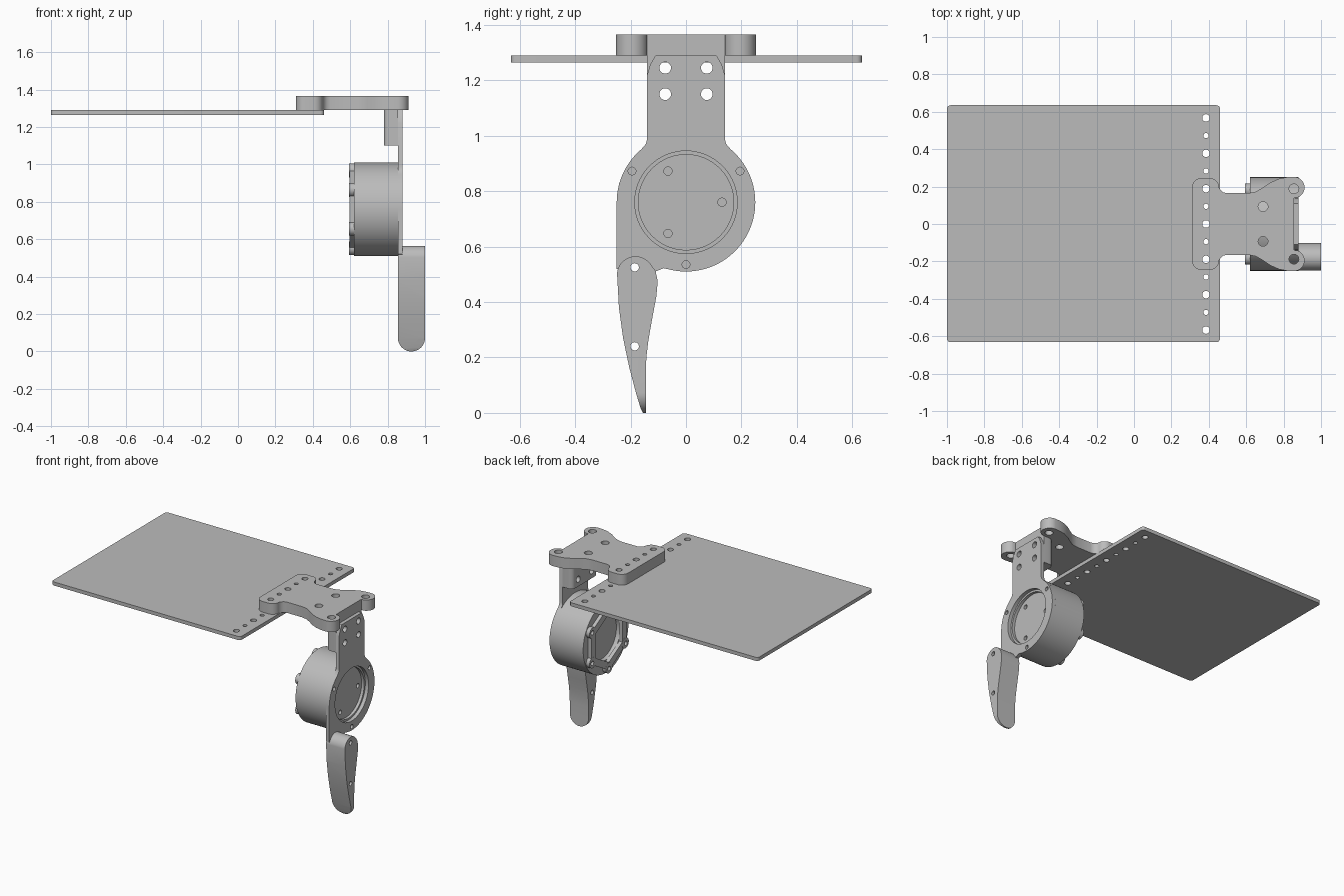
import bpy
import bmesh
from math import sin, cos, radians, hypot

cube = bpy.data.objects.get("Cube")
if cube:
    bpy.data.objects.remove(cube, do_unlink=True)

grey = bpy.data.materials.new("plain grey")
grey.use_nodes = True
colour = (0.5, 0.5, 0.5, 1)
grey.diffuse_color = colour
grey.node_tree.nodes["Principled BSDF"].inputs["Base Color"].default_value = colour

AXES = {"X": lambda u, v, w: (w, u, v),
        "Y": lambda u, v, w: (u, w, v),
        "Z": lambda u, v, w: (u, v, w)}


def arc(cu, cv, r, start, end, steps=12):
    """Points on an arc, angles in degrees."""
    angles = [radians(start + (end - start) * i / steps) for i in range(steps + 1)]
    return [(cu + r * cos(a), cv + r * sin(a)) for a in angles]


def circle(cu, cv, r, n=24):
    return arc(cu, cv, r, 0, 360, n)[:-1]


def rounded_rect(u0, u1, v0, v1, r):
    return (arc(u1 - r, v1 - r, r, 0, 90, 6) + arc(u0 + r, v1 - r, r, 90, 180, 6)
            + arc(u0 + r, v0 + r, r, 180, 270, 6) + arc(u1 - r, v0 + r, r, 270, 360, 6))


def ring_points(cu, cv, r, count, first):
    step = 360 / count
    return arc(cu, cv, r, first, first + 360, count)[:-1] if step else []


def prism(name, axis, *pieces):
    """Extrude each (outline, low, high) along the axis into one object."""
    bm = bmesh.new()
    for outline, low, high in pieces:
        a = [bm.verts.new(AXES[axis](u, v, low)) for u, v in outline]
        b = [bm.verts.new(AXES[axis](u, v, high)) for u, v in outline]
        bm.faces.new(a)
        bm.faces.new(b)
        for i in range(len(a)):
            j = (i + 1) % len(a)
            bm.faces.new((a[i], a[j], b[j], b[i]))
    bmesh.ops.recalc_face_normals(bm, faces=bm.faces)
    mesh = bpy.data.meshes.new(name)
    bm.to_mesh(mesh)
    bm.free()
    mesh.materials.append(grey)
    obj = bpy.data.objects.new(name, mesh)
    bpy.context.collection.objects.link(obj)
    return obj


def boolean(obj, cutter, operation="DIFFERENCE"):
    """Apply a boolean and remove the cutter."""
    mod = obj.modifiers.new("cut", "BOOLEAN")
    mod.operation, mod.solver, mod.object = operation, "EXACT", cutter
    graph = bpy.context.evaluated_depsgraph_get()
    mesh = bpy.data.meshes.new_from_object(obj.evaluated_get(graph))
    obj.modifiers.clear()
    obj.data = mesh
    bpy.data.objects.remove(cutter, do_unlink=True)


def holes(obj, axis, spots, low, high):
    """Drill round holes given as (u, v, radius)."""
    boolean(obj, prism("drill", axis, *[(circle(*s), low, high) for s in spots]))


HUB = 0.76            # height of the motor axis
INNER, OUTER = 0.855, 0.88   # faces of the upright plate
table_holes = [(0.385, 0.0945 * i, 0.014 if i % 2 else 0.02) for i in range(-6, 7)]
mount_holes = [(y, z, 0.021) for y in (-0.075, 0.075) for z in (1.15, 1.245)]

# Flat table
table = prism("table", "Z", (rounded_rect(-1, 0.46, -0.632, 0.635, 0.02), 1.265, 1.29))
holes(table, "Z", table_holes, 1.2, 1.34)

# Top bracket with two ears, mirrored about y = 0
half = (arc(0.36, 0.195, 0.05, 180, 90, 8) + arc(0.405, 0.195, 0.05, 90, 0, 8)
        + [(0.462, 0.182), (0.475, 0.17), (0.495, 0.165), (0.61, 0.165),
           (0.65, 0.172), (0.69, 0.195), (0.73, 0.222), (0.775, 0.242), (0.815, 0.25)]
        + arc(0.855, 0.195, 0.057, 90, -70, 16) + [(0.855, 0.14)])
bracket = prism("top_bracket", "Z",
                (half + [(x, -y) for x, y in reversed(half)], 1.29, 1.365))
fixings = [(x, s * y, 0.026) for x, y in ((0.69, 0.093), (0.855, 0.188)) for s in (-1, 1)]
holes(bracket, "Z", table_holes[4:9] + fixings, 1.25, 1.4)

# Mounting block under the bracket
block = prism("mounting_block", "Z",
              (arc(0.81, 0.11, 0.03, 90, 180, 6) + arc(0.81, -0.11, 0.03, 180, 270, 6)
               + [(INNER, -0.14), (INNER, 0.14)], 1.1, 1.29))
holes(block, "X", mount_holes, 0.7, 0.95)

# Upright plate: neck, round hub and lower tail
outline = ([(-0.11, 1.29), (0.11, 1.29), (0.13, 1.255), (0.14, 1.22),
            (0.14, 0.99), (0.145, 0.97)]
           + arc(0, HUB, 0.25, 50, -103, 40)
           + [(-0.08, 0.522), (-0.11, 0.51), (-0.185, 0.5), (-0.25, 0.52)]
           + arc(0, HUB, 0.25, 180, 130, 14)
           + [(-0.145, 0.97), (-0.14, 0.99), (-0.14, 1.22), (-0.13, 1.255)])
plate = prism("upright_plate", "X", (outline, INNER, OUTER))
rim_bolts = [(y, z, 0.014) for y, z in ring_points(0, HUB, 0.225, 3, 30)]
holes(plate, "X", mount_holes + rim_bolts + [(0, HUB, 0.185, 64)], 0.8, 0.95)

# Motor housing with a shallow cup at each end
motor = prism("motor_housing", "X", (circle(0, HUB, 0.25, 72), 0.62, INNER))
boolean(motor, prism("cups", "X", (circle(0, HUB, 0.172, 64), 0.835, 0.9),
                     (circle(0, HUB, 0.16, 48), 0.6, 0.65)))
rotor_bolts = [(y, z, 0.015) for y, z in ring_points(0, HUB, 0.13, 3, 0)]
holes(motor, "X", rotor_bolts, 0.8, 0.88)

# Six-sided frame with bolt lugs on the inner end of the motor
frame = prism("motor_frame", "X", (ring_points(0, HUB, 0.225, 6, 30), 0.595, 0.622))
for y, z in ring_points(0, HUB, 0.208, 6, 30):
    lug = prism("lug", "X", (circle(y, z, 0.037), 0.594, 0.623))
    boolean(frame, lug, "UNION")
boolean(frame, prism("opening", "X", (ring_points(0, HUB, 0.17, 6, 30), 0.5, 0.7)))
holes(frame, "X", [(y, z, 0.015) for y, z in ring_points(0, HUB, 0.213, 6, 30)], 0.5, 0.7)

# Curved lever with a rounded toe
lever_side = (arc(-0.182, 0.498, 0.067, 175, 40, 14)
              + [(-0.11, 0.512), (-0.102, 0.475), (-0.107, 0.42), (-0.122, 0.34),
                 (-0.136, 0.26), (-0.143, 0.2), (-0.145, 0.15), (-0.145, 0), (-0.155, 0),
                 (-0.163, 0.015), (-0.18, 0.07), (-0.205, 0.165), (-0.227, 0.27),
                 (-0.242, 0.38)])
lever = prism("lever", "X", (lever_side, INNER, 1.0))
mid, r = (INNER + 1) / 2, (1 - INNER) / 2
toe = arc(mid, r, r, 180, 360, 24) + [(1.0, 0.6), (INNER, 0.6)]
boolean(lever, prism("toe", "Y", (toe, -0.4, 0)), "INTERSECT")
lever_holes = [(-0.185, 0.525, 0.015), (-0.185, 0.24, 0.015)]
holes(lever, "X", lever_holes, 0.7, 1.1)
holes(plate, "X", lever_holes[:1], 0.7, 1.1)

# Smooth curved walls, keep edges crisp
parts = [table, bracket, block, plate, motor, frame, lever]
bpy.ops.object.select_all(action="DESELECT")
for part in parts:
    part.select_set(True)
bpy.context.view_layer.objects.active = table
bpy.ops.object.shade_smooth_by_angle(angle=radians(30))
